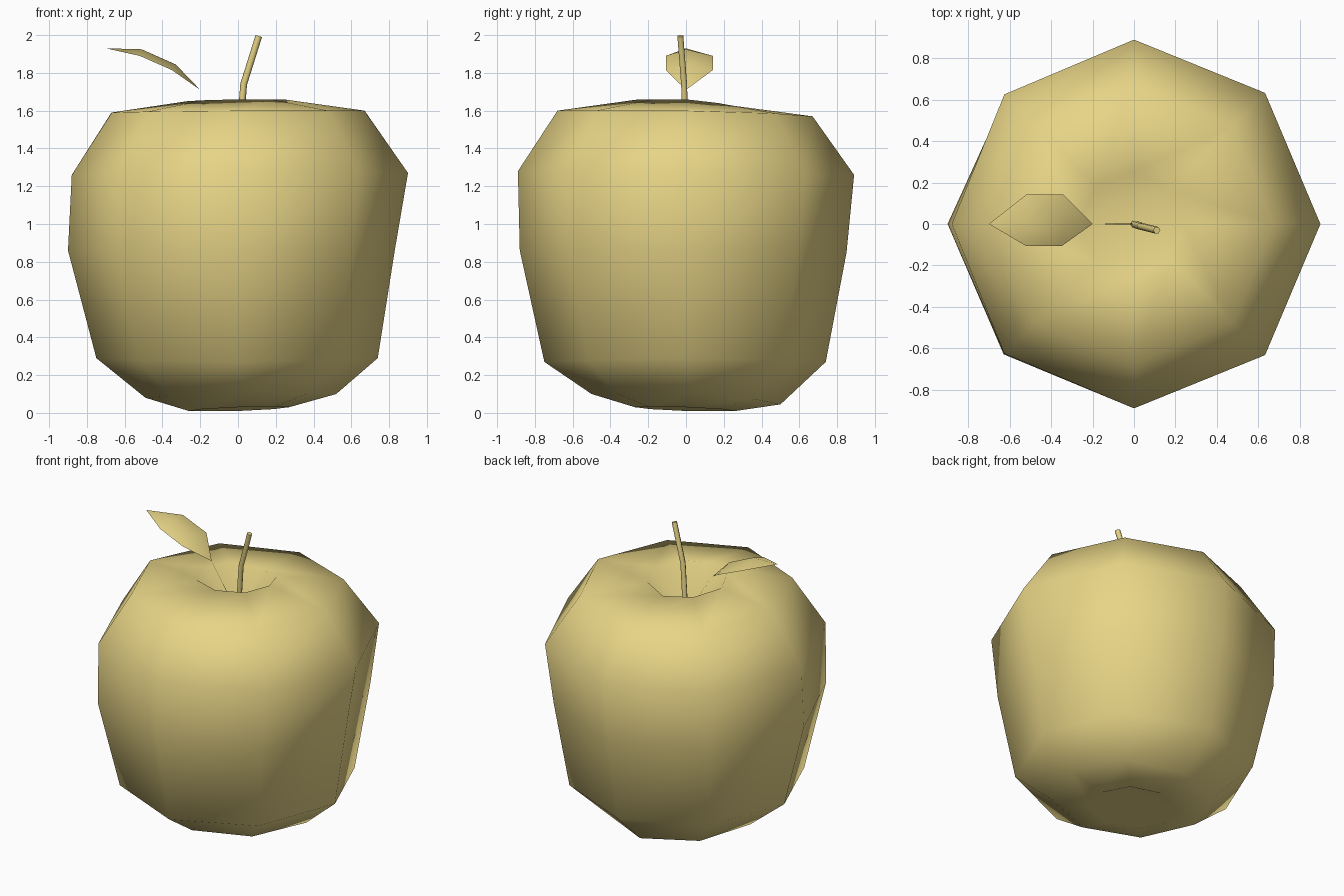
import bpy, bmesh, math

if "Cube" in bpy.data.objects:
    bpy.data.objects.remove(bpy.data.objects["Cube"])

mat = bpy.data.materials.new("apple_yellow")
mat.diffuse_color = (0.80, 0.66, 0.24, 1)
mat.use_nodes = True
mat.node_tree.nodes["Principled BSDF"].inputs["Base Color"].default_value = mat.diffuse_color


def finish(name, bm):
    mesh = bpy.data.meshes.new(name)
    for f in bm.faces:
        f.smooth = True
    bm.to_mesh(mesh)
    bm.free()
    obj = bpy.data.objects.new(name, mesh)
    bpy.context.collection.objects.link(obj)
    mesh.materials.append(mat)
    return obj


def loft(bm, rings, bottom, top):
    """Skin rings of equal point count, closing both ends to a centre point."""
    vs = [[bm.verts.new(p) for p in ring] for ring in rings]
    n = len(vs[0])
    for a, b in zip(vs, vs[1:]):
        for i in range(n):
            j = (i + 1) % n
            bm.faces.new((a[i], a[j], b[j], b[i]))
    lo, hi = bm.verts.new(bottom), bm.verts.new(top)
    for i in range(n):
        j = (i + 1) % n
        bm.faces.new((lo, vs[0][j], vs[0][i]))
        bm.faces.new((hi, vs[-1][i], vs[-1][j]))


# apple body: uneven eight-sided profile, (radius, height) toward +x, +y, -x, -y
PROFILE = [
    ((0.27, 0.03), (0.26, 0.01), (0.26, 0.01), (0.27, 0.03)),
    ((0.52, 0.10), (0.50, 0.045), (0.49, 0.08), (0.50, 0.10)),
    ((0.74, 0.29), (0.74, 0.27), (0.75, 0.29), (0.75, 0.27)),
    ((0.83, 0.86), (0.85, 0.85), (0.90, 0.86), (0.88, 0.86)),
    ((0.90, 1.27), (0.89, 1.26), (0.88, 1.26), (0.89, 1.28)),
    ((0.67, 1.60), (0.67, 1.57), (0.67, 1.59), (0.68, 1.60)),
    ((0.24, 1.66), (0.25, 1.62), (0.27, 1.65), (0.25, 1.66)),
]
rings = []
for row in PROFILE:
    ring = []
    for k in range(8):
        (r0, z0), (r1, z1) = row[k // 2], row[((k + 1) // 2) % 4]
        r, z, a = (r0 + r1) / 2, (z0 + z1) / 2, k * math.pi / 4
        ring.append((r * math.cos(a), r * math.sin(a), z))
    rings.append(ring)
bm = bmesh.new()
loft(bm, rings, (0, 0, 0.14), (0, 0, 1.36))
finish("apple_body", bm)

# stem: thin bent tube
PATH = [(0.0, 0.0, 1.36), (0.03, -0.01, 1.74), (0.11, -0.03, 1.995)]
TILT = [0.08, 0.2, 0.3]
rings = []
for (x, y, z), t in zip(PATH, TILT):
    rings.append([(x + 0.018 * math.cos(a) * math.cos(t),
                   y + 0.018 * math.sin(a),
                   z - 0.018 * math.cos(a) * math.sin(t))
                  for a in (i * math.pi / 3 for i in range(6))])
bm = bmesh.new()
loft(bm, rings, PATH[0], PATH[-1])
stem = finish("stem", bm)
stem.data.polygons.foreach_set("use_smooth", [len(p.vertices) == 4 for p in stem.data.polygons])

# leaf: arched blade with a midrib, on a very thin stalk
bm = bmesh.new()
base = bm.verts.new((-0.20, 0, 1.71))
tip = bm.verts.new((-0.70, 0, 1.93))
mid = [bm.verts.new(p) for p in ((-0.33, 0, 1.845), (-0.51, 0, 1.925))]
for w, near in ((0.142, -0.34), (-0.107, -0.35)):
    a = bm.verts.new((near, w, 1.815))
    b = bm.verts.new((-0.52, w, 1.89))
    for f in ((base, mid[0], a), (a, mid[0], mid[1], b), (b, mid[1], tip)):
        bm.faces.new(f if w < 0 else f[::-1])
root = [bm.verts.new((0, y, 1.40)) for y in (-0.004, 0.004)]
bm.faces.new((root[0], root[1], base))
bmesh.ops.recalc_face_normals(bm, faces=bm.faces)
finish("leaf", bm)
